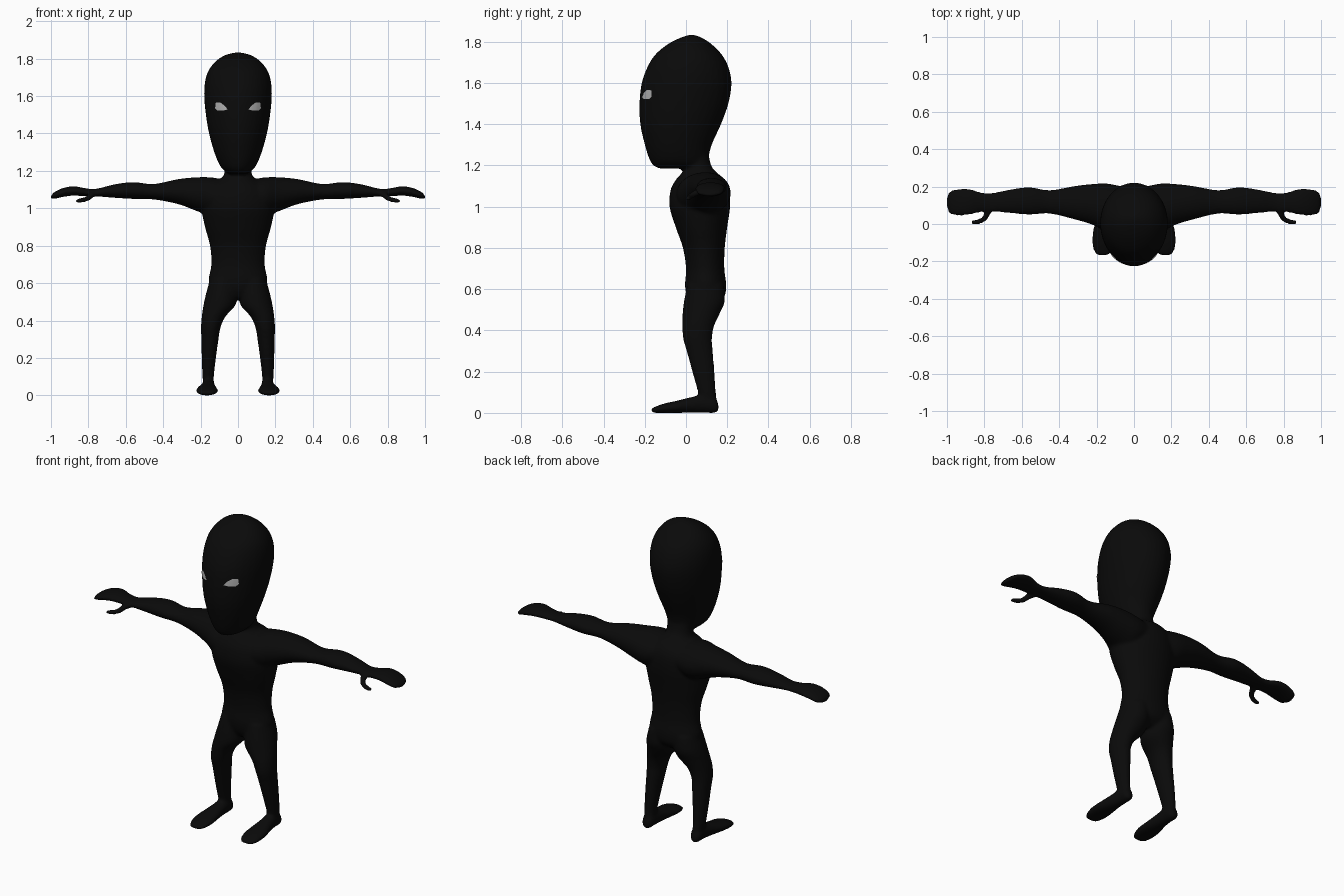
import bpy
import bmesh
from math import cos, sin, tau
from mathutils import Vector
from mathutils.bvhtree import BVHTree

default_cube = bpy.data.objects.get("Cube")
if default_cube:
    bpy.data.objects.remove(default_cube, do_unlink=True)

SEGMENTS = 32
STEPS = 5


def make_material(name, value):
    material = bpy.data.materials.new(name)
    material.use_nodes = True
    colour = (value, value, value, 1)
    material.diffuse_color = colour
    shader = material.node_tree.nodes["Principled BSDF"]
    shader.inputs["Base Color"].default_value = colour
    return material


def add_object(name, bm, material):
    mesh = bpy.data.meshes.new(name)
    bm.to_mesh(mesh)
    bm.free()
    mesh.materials.append(material)
    for polygon in mesh.polygons:
        polygon.use_smooth = True
    obj = bpy.data.objects.new(name, mesh)
    bpy.context.collection.objects.link(obj)
    return obj


def spline(rows):
    """Catmull-Rom interpolation through rows of equal length."""
    padded = [rows[0]] + rows + [rows[-1]]
    result = []
    for a, b, c, d in zip(padded, padded[1:], padded[2:], padded[3:]):
        for step in range(STEPS):
            t = step / STEPS
            result.append([
                q + t * (r - p + t * (2 * p - 5 * q + 4 * r - s + t * (3 * (q - r) + s - p))) / 2
                for p, q, r, s in zip(a, b, c, d)])
    return result + [list(rows[-1])]


def skin(bm, rings):
    """Join rings of points into a closed tube."""
    loops = [[bm.verts.new(point) for point in ring] for ring in rings]
    faces = [bm.faces.new(loops[0]), bm.faces.new(loops[-1])]
    for lower, upper in zip(loops, loops[1:]):
        for i in range(len(lower)):
            j = (i + 1) % len(lower)
            faces.append(bm.faces.new((lower[i], lower[j], upper[j], upper[i])))
    bmesh.ops.recalc_face_normals(bm, faces=faces)


def loft(bm, rows, axis, side=1):
    """Oval sections: position on axis, then low and high on the other two axes."""
    others = [i for i in range(3) if i != axis]
    rings = []
    for position, low_a, high_a, low_b, high_b in spline(rows):
        ring = []
        for i in range(SEGMENTS):
            angle = tau * i / SEGMENTS
            point = Vector()
            point[axis] = position
            point[others[0]] = (low_a + high_a + (high_a - low_a) * cos(angle)) / 2
            point[others[1]] = (low_b + high_b + (high_b - low_b) * sin(angle)) / 2
            point.x *= side
            ring.append(point)
        rings.append(ring)
    skin(bm, rings)


def symmetric(rows):
    return [(z, -half, half, front, back) for z, half, front, back in rows]


def tube(bm, path, side):
    """Round tube along a path of x, y, z, radius."""
    rows = spline(path)
    centres = [Vector((x * side, y, z)) for x, y, z, radius in rows]
    rings = []
    for i, row in enumerate(rows):
        along = centres[min(i + 1, len(rows) - 1)] - centres[max(i - 1, 0)]
        u = along.cross(Vector((0, 0, 1))).normalized()
        v = along.cross(u).normalized()
        rings.append([centres[i] + row[3] * (u * cos(tau * k / 12) + v * sin(tau * k / 12))
                      for k in range(12)])
    skin(bm, rings)


# Section tables: head and torso as height, half width, front, back
HEAD = [(1.185, .05, -.13, .06), (1.2, .072, -.158, .1), (1.23, .098, -.178, .108),
        (1.3, .127, -.2, .125), (1.4, .155, -.222, .17), (1.5, .172, -.226, .206),
        (1.6, .181, -.215, .221), (1.68, .176, -.186, .205), (1.74, .156, -.147, .172),
        (1.79, .115, -.085, .122), (1.82, .066, -.025, .075), (1.834, .01, .02, .035)]
TORSO = [(.52, .1, .03, .14), (.56, .145, .005, .185), (.62, .157, -.005, .195),
         (.7, .143, 0, .186), (.8, .15, -.015, .188), (.9, .177, -.05, .2),
         (1, .195, -.08, .214), (1.08, .18, -.075, .212), (1.13, .14, -.05, .19),
         (1.165, .085, -.02, .15), (1.2, .072, -.005, .122), (1.27, .075, 0, .108)]
# Leg: height, inner, outer, front, back
LEG = [(.02, .13, .185, .075, .15), (.06, .128, .186, .065, .15), (.1, .129, .19, .058, .145),
       (.2, .118, .194, .03, .138), (.3, .104, .196, .003, .13), (.36, .094, .198, -.014, .126),
       (.42, .068, .194, -.018, .136), (.48, .015, .185, -.017, .163),
       (.54, .004, .172, -.01, .188), (.62, .01, .15, .005, .185)]
# Foot: depth, inner, outer, bottom, top
FOOT = [(-.17, .145, .19, .004, .018), (-.15, .122, .212, 0, .03), (-.1, .107, .225, 0, .047),
        (-.04, .11, .22, 0, .06), (.03, .12, .202, 0, .078), (.09, .124, .192, 0, .09),
        (.14, .128, .188, 0, .075), (.158, .145, .172, .01, .04)]
# Arm: reach, front, back, bottom, top
ARM = [(.06, -.04, .2, .99, 1.15), (.14, -.045, .216, .96, 1.165), (.22, -.005, .214, .985, 1.166),
       (.32, .025, .203, 1.022, 1.156), (.45, .055, .181, 1.047, 1.13),
       (.56, .05, .197, 1.05, 1.14), (.66, .058, .185, 1.056, 1.128),
       (.76, .066, .167, 1.064, 1.104), (.82, .062, .17, 1.064, 1.108),
       (.88, .05, .188, 1.068, 1.118), (.94, .044, .188, 1.06, 1.107),
       (.985, .055, .175, 1.05, 1.084), (1, .085, .145, 1.053, 1.066)]
THUMB = [(.76, .09, 1.08, .016), (.785, .055, 1.07, .017), (.8, .028, 1.055, .015),
         (.83, .013, 1.044, .014), (.87, .008, 1.038, .011)]
# Eye outline: across, height
EYE = [(.054, 1.528), (.072, 1.55), (.094, 1.566), (.117, 1.564),
       (.12, 1.535), (.109, 1.522), (.08, 1.522)]

black = make_material("matte black", .003)
grey = make_material("light grey", .45)

# Body: all limbs fused into one smooth skin
bm = bmesh.new()
loft(bm, symmetric(HEAD), 2)
loft(bm, symmetric(TORSO), 2)
for side in (-1, 1):
    loft(bm, LEG, 2, side)
    loft(bm, FOOT, 1, side)
    loft(bm, ARM, 0, side)
    tube(bm, THUMB, side)
body = add_object("body", bm, black)
fuse = body.modifiers.new("fuse", "REMESH")
fuse.mode = "VOXEL"
fuse.voxel_size = .009
fuse.use_smooth_shade = True
soften = body.modifiers.new("soften", "SMOOTH")
soften.factor = .5
soften.iterations = 6

# Eyes: thin plates laid on the face
bpy.context.view_layer.update()
surface = BVHTree.FromObject(body, bpy.context.evaluated_depsgraph_get())
for name, side in (("right_eye", -1), ("left_eye", 1)):
    bm = bmesh.new()
    outline = [bm.verts.new((x * side, -1, z)) for x, z in EYE]
    face = bm.faces.new(outline if side > 0 else outline[::-1])
    bmesh.ops.poke(bm, faces=[face])
    bmesh.ops.subdivide_edges(bm, edges=bm.edges[:], cuts=3, use_grid_fill=True)
    for vert in bm.verts:
        hit, normal, index, distance = surface.ray_cast(vert.co, Vector((0, 1, 0)))
        if hit:
            vert.co = hit + normal * .003
    bmesh.ops.recalc_face_normals(bm, faces=bm.faces[:])
    if sum(f.normal.y for f in bm.faces) > 0:
        bmesh.ops.reverse_faces(bm, faces=bm.faces[:])
    add_object(name, bm, grey)
